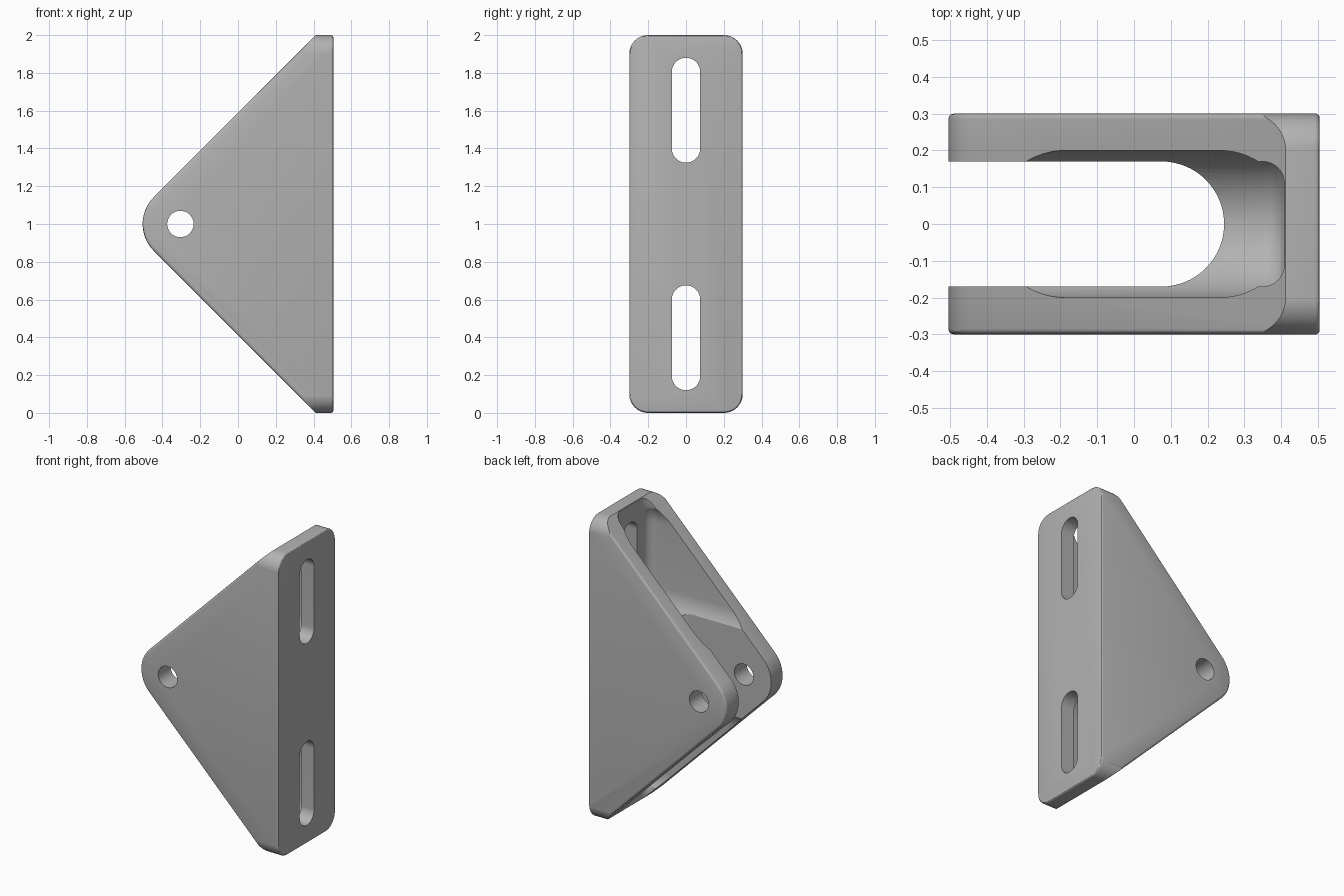
import bpy, bmesh, math

old = bpy.data.objects.get("Cube")
if old:
    bpy.data.objects.remove(old, do_unlink=True)


def arc(cx, cy, r, a0, a1, n=16):
    steps = [math.radians(a0 + (a1 - a0) * i / n) for i in range(n + 1)]
    return [(cx + r * math.cos(a), cy + r * math.sin(a)) for a in steps]


def rounded(a0, a1, b0, b1, r):
    """Rounded rectangle outline; a large radius makes a slot."""
    pts = []
    for k, (a, b) in enumerate([(a1 - r, b1 - r), (a0 + r, b1 - r),
                                (a0 + r, b0 + r), (a1 - r, b0 + r)]):
        for p in arc(a, b, r, 90 * k, 90 * k + 90):
            if not pts or math.dist(p, pts[-1]) > 1e-5:
                pts.append(p)
    if math.dist(pts[0], pts[-1]) < 1e-5:
        pts.pop()
    return pts


def prism(name, pts, axis, lo, hi, fillet=0, both=False, segments=3):
    """Extrude an outline along an axis, rounding the rim of its end caps."""
    place = {"x": lambda a, b, h: (h, a, b),
             "y": lambda a, b, h: (a, h, b),
             "z": lambda a, b, h: (a, b, h)}[axis]
    bm = bmesh.new()
    low = [bm.verts.new(place(a, b, lo)) for a, b in pts]
    high = [bm.verts.new(place(a, b, hi)) for a, b in pts]
    caps = [bm.faces.new(high), bm.faces.new(low[::-1])]
    for i in range(len(pts)):
        j = (i + 1) % len(pts)
        bm.faces.new((low[i], low[j], high[j], high[i]))
    bmesh.ops.recalc_face_normals(bm, faces=bm.faces[:])
    if fillet:
        rim = [e for f in (caps if both else caps[:1]) for e in f.edges]
        bmesh.ops.bevel(bm, geom=rim, offset=fillet, segments=segments,
                        profile=0.5, affect='EDGES')
    mesh = bpy.data.meshes.new(name)
    bm.to_mesh(mesh)
    bm.free()
    ob = bpy.data.objects.new(name, mesh)
    bpy.context.collection.objects.link(ob)
    return ob


def combine(ob, tool, operation):
    mod = ob.modifiers.new("cut", 'BOOLEAN')
    mod.operation, mod.solver, mod.object = operation, 'EXACT', tool
    bpy.context.view_layer.objects.active = ob
    bpy.ops.object.modifier_apply(modifier=mod.name)
    bpy.data.objects.remove(tool, do_unlink=True)


# Triangular body with a round nose, trimmed to a rounded mounting plate
TIP = -0.305
outline = arc(TIP, 1, 0.2, 135, 225, 24)
reach = 0.7 - outline[0][0]
outline += [(0.7, outline[-1][1] - reach), (0.7, outline[0][1] + reach)]
bracket = prism("bracket", outline, "y", -0.3, 0.3, 0.015, both=True)
plate = prism("plate_outline", rounded(-0.3005, 0.3005, 0, 2, 0.1),
              "x", -1, 0.505, 0.012)
combine(bracket, plate, 'INTERSECT')

# Upper and lower screw recesses, their open ends and the slots in the plate
for side in (1, -1):
    def span(z0, z1):
        return sorted((1 + side * z0, 1 + side * z1))
    combine(bracket, prism("recess", rounded(-0.2, 0.2, *span(0.2, 1.02), 0.2),
                           "x", -1, 0.41, 0.06, segments=8), 'DIFFERENCE')
    combine(bracket, prism("open_end", rounded(-1, 0.409, -0.17, 0.17, 0.06),
                           "z", *span(0.5, 1.3)), 'DIFFERENCE')
    combine(bracket, prism("slot", rounded(-0.075, 0.075, *span(0.325, 0.88), 0.075),
                           "x", 0.2, 0.8), 'DIFFERENCE')

# Gap between the two cheeks, with a round end, and the pivot hole
combine(bracket, prism("cheek_gap", rounded(-1, 0.245, -0.17, 0.17, 0.17),
                       "z", -0.5, 2.5), 'DIFFERENCE')
combine(bracket, prism("pivot_hole", arc(TIP, 1, 0.07, 0, 348.75, 31),
                       "y", -1, 1), 'DIFFERENCE')

# Plain grey finish
grey = bpy.data.materials.new("grey")
grey.use_nodes = True
colour = (0.45, 0.45, 0.45, 1)
grey.diffuse_color = colour
grey.node_tree.nodes["Principled BSDF"].inputs["Base Color"].default_value = colour
bracket.data.materials.clear()
bracket.data.materials.append(grey)
for face in bracket.data.polygons:
    face.material_index = 0

bpy.ops.object.select_all(action='DESELECT')
bracket.select_set(True)
bpy.context.view_layer.objects.active = bracket
bpy.ops.object.shade_smooth_by_angle(angle=math.radians(30))
